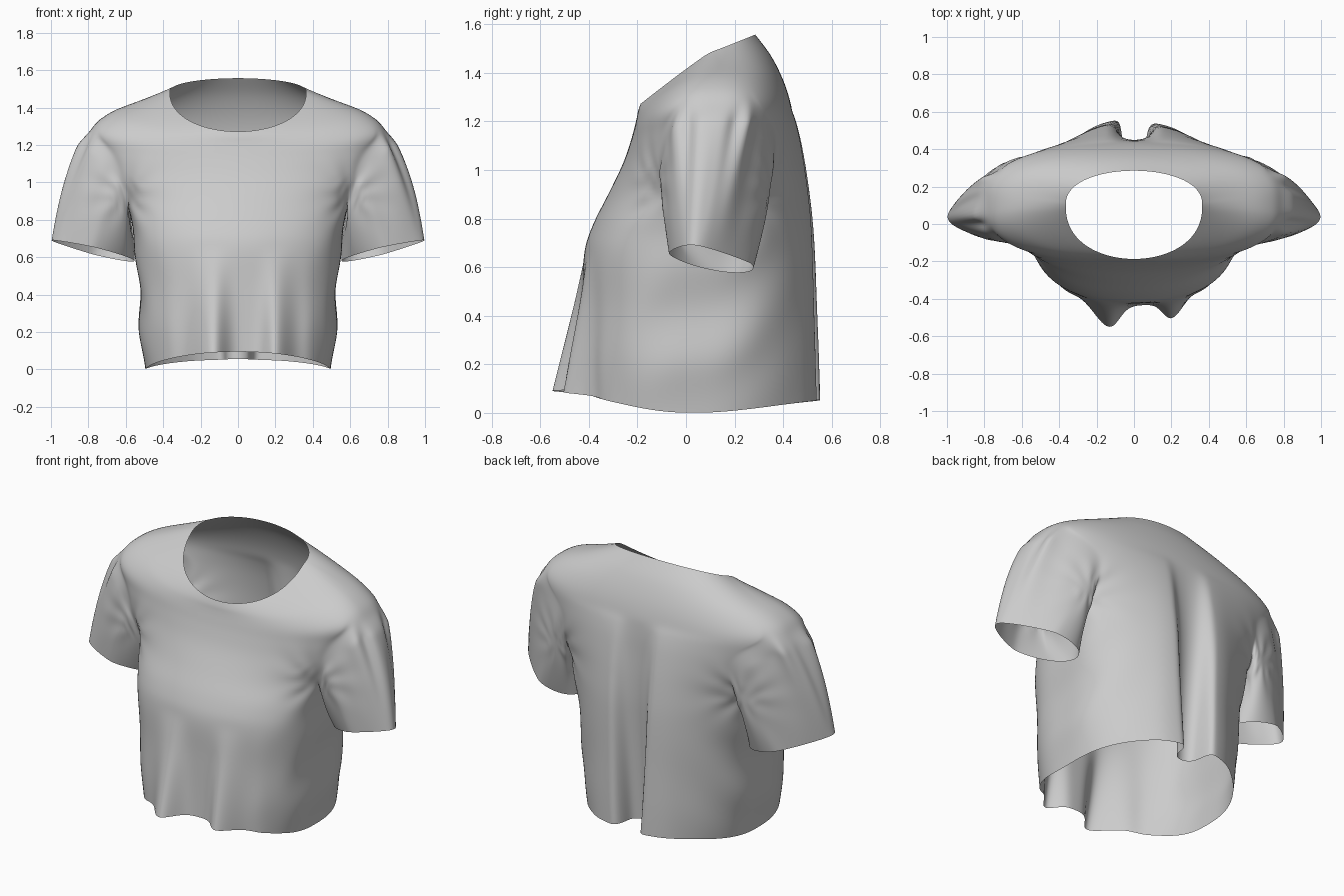
import bpy, bmesh
from math import sin, cos, pi, exp, atan2
from mathutils import Vector

if "Cube" in bpy.data.objects:
    bpy.data.objects.remove(bpy.data.objects["Cube"])

# Torso key rings, hem to neckline:
# z front, z side, z back, half width, y front, y side, y back, squareness, z easing
KEYS = [
    (.095, .000, .055, .495, -.435, .02, .435, .67, 1.3),
    (.250, .200, .230, .525, -.430, .03, .442, .64, 1.5),
    (.450, .430, .450, .528, -.425, .04, .452, .61, 2),
    (.650, .640, .660, .550, -.420, .06, .462, .58, 2),
    (.770, .770, .790, .568, -.385, .08, .466, .59, 2),
    (.900, .890, .920, .600, -.320, .10, .464, .62, 2),   # underarm
    (1.02, 1.04, 1.05, .685, -.262, .11, .457, .63, 2),
    (1.11, 1.17, 1.17, .750, -.230, .11, .448, .64, 1.9),
    (1.175, 1.275, 1.27, .790, -.212, .11, .432, .67, 1.7),  # sleeve head
    (1.213, 1.370, 1.37, .690, -.203, .11, .400, .72, 1.4),
    (1.243, 1.437, 1.47, .520, -.197, .11, .350, .78, 1.1),
    (1.272, 1.485, 1.557, .365, -.187, .10, .285, .85, .9),  # neckline
]
STEP, FRONT, ARM, BACK = 4, 24, 12, 28
HALF = FRONT + ARM + BACK
RING = 2 * HALF
R0, R1 = 5 * STEP, 8 * STEP
ROWS = (len(KEYS) - 1) * STEP + 1


def spline(row):
    """Catmull-Rom blend of the key rings."""
    i = min(row // STEP, len(KEYS) - 2)
    t = row / STEP - i
    p = [KEYS[min(max(i + d, 0), len(KEYS) - 1)] for d in (-1, 0, 1, 2)]
    return [.5 * (2 * b + (c - a) * t + (2 * a - 5 * b + 4 * c - d) * t * t
                  + (3 * b - a - 3 * c + d) * t ** 3) for a, b, c, d in zip(*p)]


def column_angle(j, row):
    """Angle from front (0) to back (pi); columns bulge round the armhole."""
    v = min(max((row - R0) / (R1 - R0), 0), 1)
    h = .55 + .45 * sin(pi * v)
    a0, a1 = pi / 2 - .47 * h, pi / 2 + .70 * h
    if j <= FRONT:
        return a0 * j / FRONT
    if j <= FRONT + ARM:
        return a0 + (a1 - a0) * (j - FRONT) / ARM
    return a1 + (pi - a1) * (j - FRONT - ARM) / BACK


def ridge(x, x0, s_left, s_right):
    return exp(-((x - x0) / (s_left if x < x0 else s_right)) ** 2)


def torso_point(row, k):
    zf, zs, zb, w, yf, ys, yb, e, ez = spline(row)
    side, j = (1, k) if k <= HALF else (-1, RING - k)
    a = column_angle(j, row)
    c = cos(a)
    front = c > 0
    x = side * w * sin(a)
    y = ys + ((yf if front else yb) - ys) * abs(c) ** e
    z = zs + ((zf if front else zb) - zs) * abs(c) ** ez
    # hanging folds in front and the two deep pleats behind
    if front:
        f = max(0, (.64 - z) / .56)
        y -= f * c ** .5 * (.135 * ridge(x, -.13, .11, .07) + .105 * ridge(x, .20, .06, .08)
                            + .02 * ridge(x, -.36, .06, .06) + .02 * ridge(x, .38, .05, .05))
    else:
        f = max(0, (1.25 - z) / 1.25) ** .75
        y += f * abs(c) ** .5 * (.14 * ridge(x, -.14, .22, .05) + .125 * ridge(x, .15, .05, .22)
                                 + .02 * ridge(abs(x), .40, .12, .12)
                                 - .04 * ridge(x, 0, .07, .07))
        # pleat edges curl towards the spine
        x -= side * .05 * f * f * ridge(abs(x), .13, .05, .07)
    # soft diagonal drape on the flanks
    d = .014 * sin(15 * z - 5 * a) * sin(a) ** 4 * max(0, min(1, (.85 - z) * 4)) * min(1, z * 5)
    return Vector((x * (1 + d), y + d * .5, z))


bm = bmesh.new()
grid = [[bm.verts.new(torso_point(r, k)) for k in range(RING)] for r in range(ROWS)]

# Torso skin, leaving both armholes open
for r in range(ROWS - 1):
    for k in range(RING):
        j = k if k < HALF else RING - 1 - k
        if R0 <= r < R1 and FRONT <= j < FRONT + ARM:
            continue
        n = (k + 1) % RING
        bm.faces.new((grid[r][k], grid[r][n], grid[r + 1][n], grid[r + 1][k]))


def sleeve(side, rings=20):
    """Loft from the armhole loop to the tilted, flattened sleeve hem."""
    a, b = FRONT, FRONT + ARM
    path = ([(R0, j) for j in range(a, b)] + [(r, b) for r in range(R0, R1)]
            + [(R1, j) for j in range(b, a, -1)] + [(r, a) for r in range(R1, R0, -1)])
    loop = [grid[r][j if side > 0 else (RING - j) % RING] for r, j in path]
    n = len(loop)
    centre = Vector((.775, .098, .635))
    inner, back = Vector((-.222, .06, -.055)), Vector((0, .17, -.02))
    rows = [loop]
    start = [v.co.copy() for v in loop]
    for q in range(1, rings + 1):
        t = q / rings
        row = []
        for i, s in enumerate(start):
            phi = (i - ARM / 2) / n * 2 * pi
            top, low = max(0, -cos(phi)), max(0, cos(phi))
            p0 = Vector((s.x * side, s.y, s.z))
            p2 = centre + inner * cos(phi) + back * sin(phi) * (1 - .45 * top)
            p1 = (p0 + p2) / 2 + Vector((.035 * top + .01 - .035 * low,
                                         .02 * sin(phi), .06 * top))
            p = p0 * (1 - t) ** 2 + p1 * 2 * t * (1 - t) + p2 * t * t
            # gathers at the sleeve head, fading towards the hem
            out = Vector((-cos(phi) * .9, sin(phi), .1))
            puff = min(1, t * 9) * (1 - t) ** 1.2
            wave = .015 * sin(8 * phi + .6 * side) + .009 * sin(13 * phi + 3 * t)
            p += out * puff * (wave * (.3 + top) + .016 * top)
            row.append(bm.verts.new((p.x * side, p.y, p.z)))
        rows.append(row)
    for lo, hi in zip(rows, rows[1:]):
        for i in range(n):
            m = (i + 1) % n
            bm.faces.new((lo[i], lo[m], hi[m], hi[i]))
    return loop + rows[1]


seam = set(sleeve(1) + sleeve(-1))
bmesh.ops.recalc_face_normals(bm, faces=bm.faces)

# Ease the armhole seams into the torso
near = seam | {e.other_vert(v) for v in seam for e in v.link_edges}
for _ in range(2):
    bmesh.ops.smooth_vert(bm, verts=list(near), factor=.5,
                          use_axis_x=True, use_axis_y=True, use_axis_z=True)

# Creases radiating from front and back of each underarm
bm.normal_update()
for v in bm.verts:
    if v.is_boundary:
        continue
    for y0, z0 in ((-.10, .93), (.33, .92)):
        dx, dy, dz = abs(v.co.x) - .60, v.co.y - y0, v.co.z - z0
        d = (dx * dx + dy * dy + dz * dz) ** .5
        fan = sin(9 * atan2(dz, dx) + 1)
        v.co += v.normal * .007 * fan * min(1, d * 14) * exp(-(d / .17) ** 2)

mesh = bpy.data.meshes.new("short_sleeved_top")
bm.to_mesh(mesh)
bm.free()
top = bpy.data.objects.new("short_sleeved_top", mesh)
bpy.context.collection.objects.link(top)
mesh.polygons.foreach_set("use_smooth", [True] * len(mesh.polygons))
sub = top.modifiers.new("soft_cloth", 'SUBSURF')
sub.levels = sub.render_levels = 1
